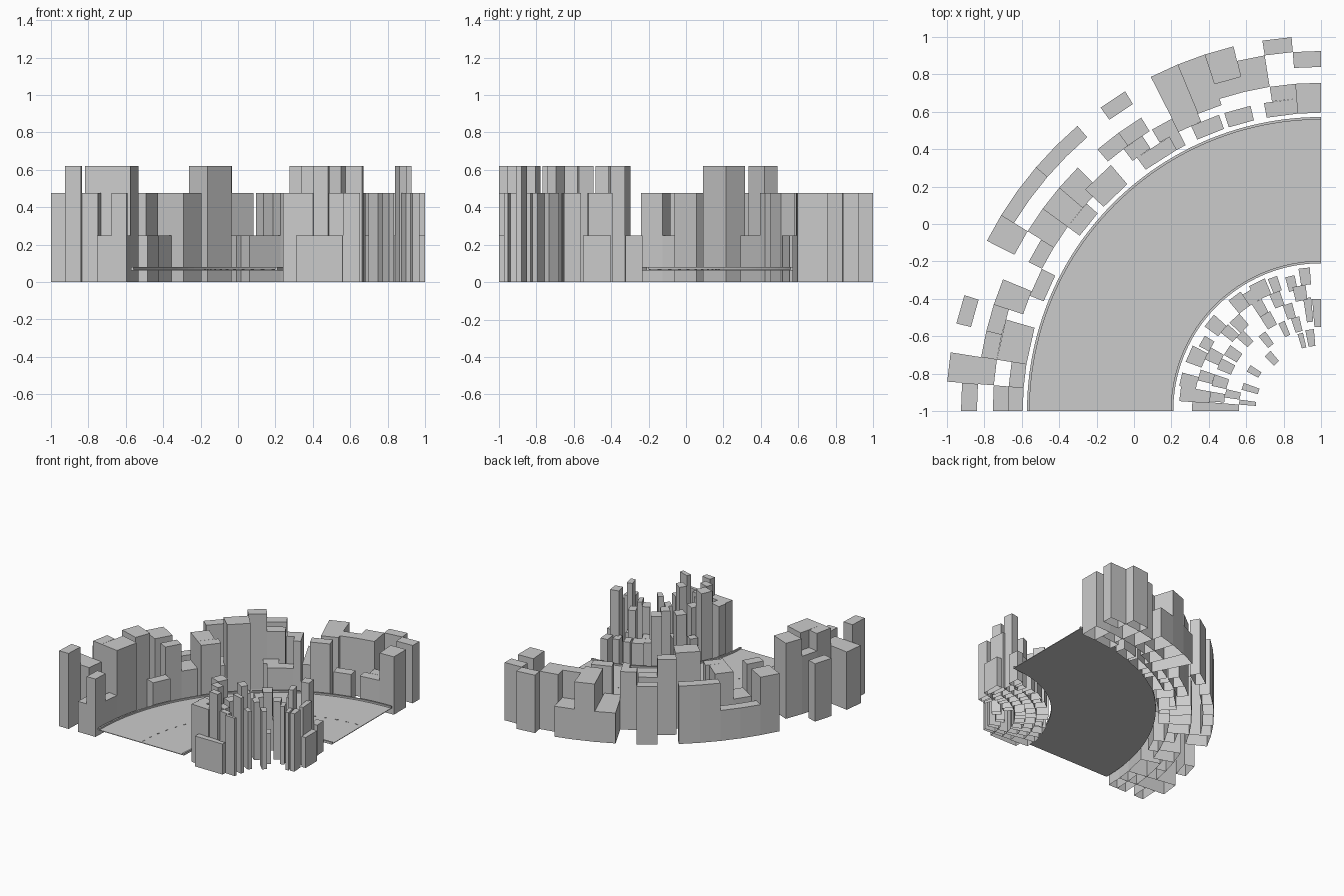
import bpy, bmesh
from math import cos, sin, radians

if "Cube" in bpy.data.objects:
    bpy.data.objects.remove(bpy.data.objects["Cube"])

CX, CY = 1.0, -1.0          # centre of the quarter-circle bend
LOW, MID, TALL = 0.25, 0.475, 0.62


def polar(r, a, z):
    a = radians(a)
    return (CX - r * cos(a), CY + r * sin(a), z)


def add_object(name, bm):
    bmesh.ops.recalc_face_normals(bm, faces=bm.faces)
    mesh = bpy.data.meshes.new(name)
    bm.to_mesh(mesh)
    bm.free()
    ob = bpy.data.objects.new(name, mesh)
    bpy.context.collection.objects.link(ob)
    return ob


def block(bm, r0, r1, a0, a1, h):
    """Straight-sided tower on a polar plot, open underneath."""
    plan = [(r0, a0), (r1, a0), (r1, a1), (r0, a1)]
    lo = [bm.verts.new(polar(r, a, 0)) for r, a in plan]
    hi = [bm.verts.new(polar(r, a, h)) for r, a in plan]
    bm.faces.new(hi)
    for i in range(4):
        j = (i + 1) % 4
        bm.faces.new((lo[i], lo[j], hi[j], hi[i]))


def sweep(name, profile, steps=48):
    """Sweep a closed (radius, z) profile around the bend."""
    bm = bmesh.new()
    rings = [[bm.verts.new(polar(r, 90 * i / steps, z)) for r, z in profile]
             for i in range(steps + 1)]
    n = len(profile)
    for p, q in zip(rings, rings[1:]):
        for i in range(n):
            j = (i + 1) % n
            bm.faces.new((p[i], p[j], q[j], q[i]))
    bm.faces.new(rings[0])
    bm.faces.new(rings[-1])
    return add_object(name, bm)


def district(name, rows):
    bm = bmesh.new()
    for row in rows:
        block(bm, *row)
    add_object(name, bm)


# road deck with raised kerbs on both edges
sweep("road", [(0.79, 0.062), (1.572, 0.062), (1.572, 0.08), (1.558, 0.08),
               (1.558, 0.067), (0.803, 0.067), (0.803, 0.08), (0.79, 0.08)])

# dashed centre line
bm = bmesh.new()
for i in range(22):
    block(bm, 1.178, 1.182, 1 + i * 4.1, 2.2 + i * 4.1, 0.07)
bmesh.ops.translate(bm, verts=[v for v in bm.verts if v.co.z < 0.01], vec=(0, 0, 0.066))
add_object("lane_dashes", bm)

# outer buildings: inner radius, outer radius, start angle, end angle, height
A, B, C, D, E, F = 1.595, 1.675, 1.755, 1.84, 1.925, 2.005
district("outer_buildings_west", [
    (D, E, 0, 4.5, TALL), (B, C, 0, 4.5, LOW), (A, B, 0, 4.5, MID),
    (C, F, 4.5, 9, MID), (A, B, 4.5, 9, LOW),
    (A, C, 9, 16.2, TALL), (C, D, 9, 13.5, TALL), (C, D, 13.5, 18, MID),
    (E, F, 13.5, 18, MID), (B, D, 18, 22.5, TALL), (A, B, 21.6, 27, LOW),
])
district("outer_buildings_middle", [
    (D, F, 27, 31.5, MID), (B, C, 27, 31.5, MID),
    (E, F, 31.5, 36, LOW), (E, F, 36, 40.5, LOW),
    (E, F, 40.5, 45, MID), (E, F, 45, 49.5, MID),
    (B, D, 31.5, 36, LOW), (B, D, 36, 40.5, MID), (B, D, 40.5, 45, LOW),
    (A, B, 36, 41.5, MID), (A, 1.73, 43.2, 49.5, TALL),
    (C, D, 49.5, 54, TALL), (C, D, 54, 58.5, MID), (B, C, 53, 57, LOW),
    (E, F, 54, 58.5, MID), (A, B, 54, 61, LOW), (B, C, 59, 63, MID),
    (A, B, 61, 63, MID),
])
district("outer_buildings_north", [
    (B, F, 63, 67.5, LOW), (1.72, D, 67.5, 72, MID), (D, F, 67.5, 72, MID),
    (D, F, 72, 76.5, LOW), (C, D, 72, 76.5, MID), (C, E, 76.5, 81, MID),
    (A, B, 65.5, 71, MID), (A, B, 72, 77, LOW),
    (E, F, 81, 85.5, MID), (D, E, 85.5, 90, MID),
    (B, C, 81, 85.5, LOW), (A, B, 79.5, 85.5, LOW), (A, C, 85.5, 90, MID),
])

# inner cluster of slim towers, radii shrinking towards the bend centre
G, H, I, J, K, L = 0.77, 0.68, 0.60, 0.52, 0.44, 0.35
district("inner_towers_outer_ring", [
    (I, 0.76, 4, 10, MID), (H, G, 10, 15.5, MID), (I, H, 14, 19, TALL),
    (H, G, 20, 27, TALL), (I, H, 24, 30, MID), (H, 0.74, 28, 33, LOW),
    (H, G, 36, 42, MID), (I, H, 38, 43, LOW), (H, G, 50, 56, MID),
    (I, H, 44, 50, MID), (H, 0.75, 56, 60, LOW), (H, G, 60, 67, LOW),
    (I, H, 57, 62, LOW), (H, 0.76, 68, 72, LOW), (0.66, 0.74, 75, 79, LOW),
    (H, G, 81, 85.5, LOW), (I, H, 66, 71, MID), (I, H, 77, 83, TALL),
])
district("inner_towers_inner_ring", [
    (K, 0.69, 0, 4.5, LOW), (J, I, 5, 10, TALL), (K, J, 8, 13, MID),
    (J, I, 13, 19, MID), (L, K, 4.5, 8, MID), (L, K, 15, 20, TALL),
    (J, I, 22, 28, LOW), (J, I, 30, 36, TALL), (0.38, 0.45, 28, 33, MID),
    (J, I, 41, 46, MID), (L, 0.42, 44, 50, MID), (K, J, 50, 55, LOW),
    (J, I, 57, 63, MID), (K, J, 64, 68, MID), (J, I, 70, 75, LOW),
    (K, J, 72, 77, TALL), (L, 0.43, 73, 77, MID), (L, K, 79, 85, MID),
    (0.48, 0.61, 81, 85, MID), (0.45, I, 85.5, 90, LOW),
])
